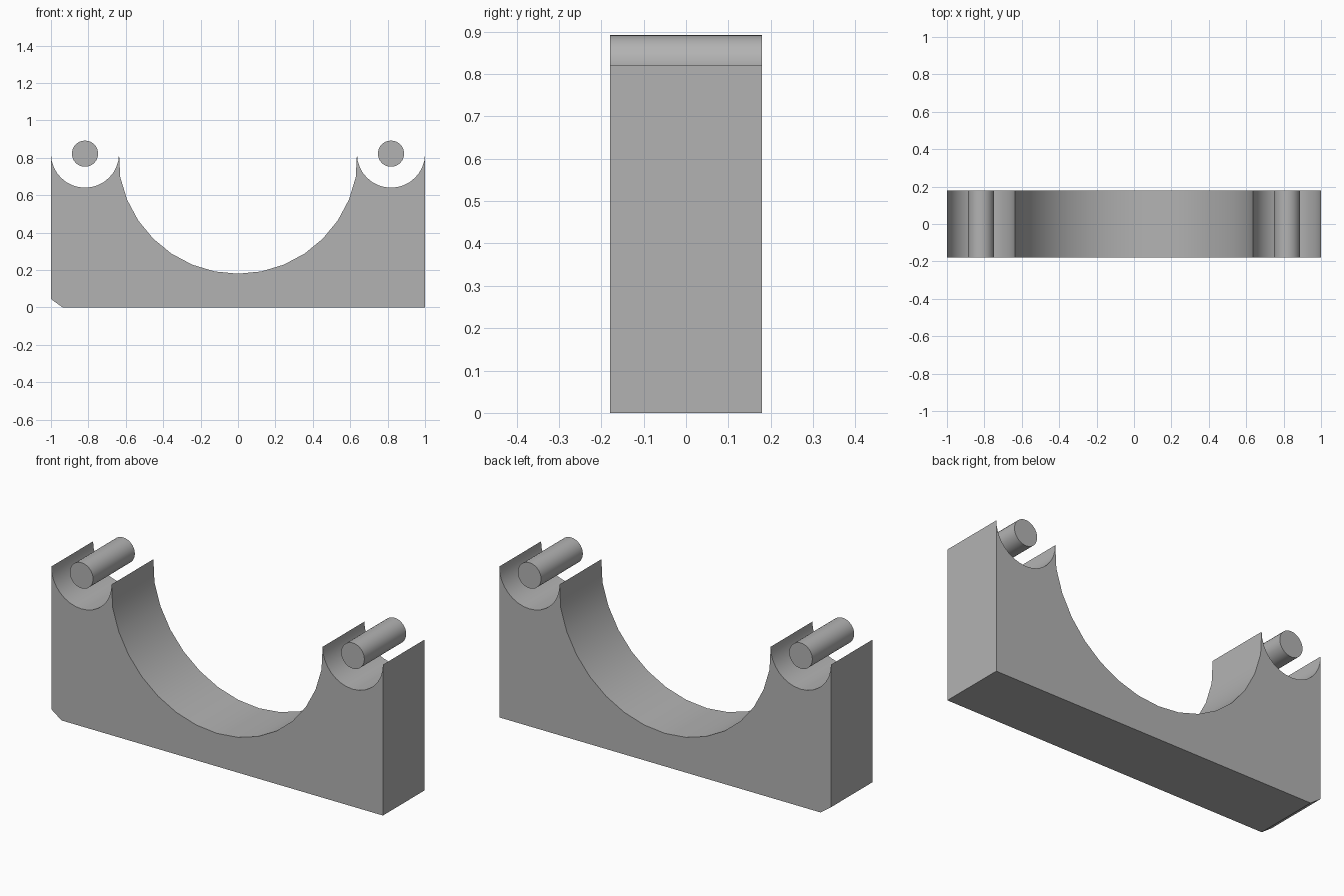
import bpy
import bmesh
from math import sin, cos, pi, radians

cube = bpy.data.objects.get("Cube")
if cube:
    bpy.data.objects.remove(cube, do_unlink=True)

HALF_DEPTH = 0.18
AXIS_Z = 0.822          # shared height of all arc centres
PIN_X, PIN_R = 0.818, 0.07
SADDLE_R = 0.642        # large central cradle
GROOVE_R = 1 - PIN_X    # small grooves under the pins

grey = bpy.data.materials.new("plain grey")
grey.use_nodes = True
colour = (0.45, 0.45, 0.45, 1)
grey.diffuse_color = colour
grey.node_tree.nodes["Principled BSDF"].inputs["Base Color"].default_value = colour


def arc(cx, radius, start, end, steps):
    """Points on an arc in the front plane, angles in radians."""
    angles = [start + (end - start) * i / steps for i in range(steps + 1)]
    return [(cx + radius * cos(a), AXIS_Z + radius * sin(a)) for a in angles]


def extrude_profile(name, points):
    """Solid made by extruding an x-z outline through the depth."""
    bm = bmesh.new()
    face = bm.faces.new([bm.verts.new((x, -HALF_DEPTH, z)) for x, z in points])
    result = bmesh.ops.extrude_face_region(bm, geom=[face])
    moved = [v for v in result["geom"] if isinstance(v, bmesh.types.BMVert)]
    bmesh.ops.translate(bm, verts=moved, vec=(0, 2 * HALF_DEPTH, 0))
    bmesh.ops.recalc_face_normals(bm, faces=bm.faces)
    mesh = bpy.data.meshes.new(name)
    bm.to_mesh(mesh)
    bm.free()
    mesh.materials.append(grey)
    obj = bpy.data.objects.new(name, mesh)
    bpy.context.collection.objects.link(obj)
    bpy.ops.object.select_all(action="DESELECT")
    obj.select_set(True)
    bpy.context.view_layer.objects.active = obj
    bpy.ops.object.shade_smooth_by_angle(angle=radians(30))
    return obj


# Cradle block: chamfered lower corner, two grooves and the central saddle
outline = [(-1, 0.045), (-0.938, 0), (1, 0)]
outline += arc(PIN_X, GROOVE_R, 0, -pi, 16)
outline += arc(0, SADDLE_R, 0, -pi, 16)[1:-1]
outline += arc(-PIN_X, GROOVE_R, 0, -pi, 16)
extrude_profile("cradle_block", outline)

# Pins floating in the grooves
for name, side in (("left_pin", 1), ("right_pin", -1)):
    extrude_profile(name, arc(side * PIN_X, PIN_R, 0, 2 * pi, 32)[:-1])
